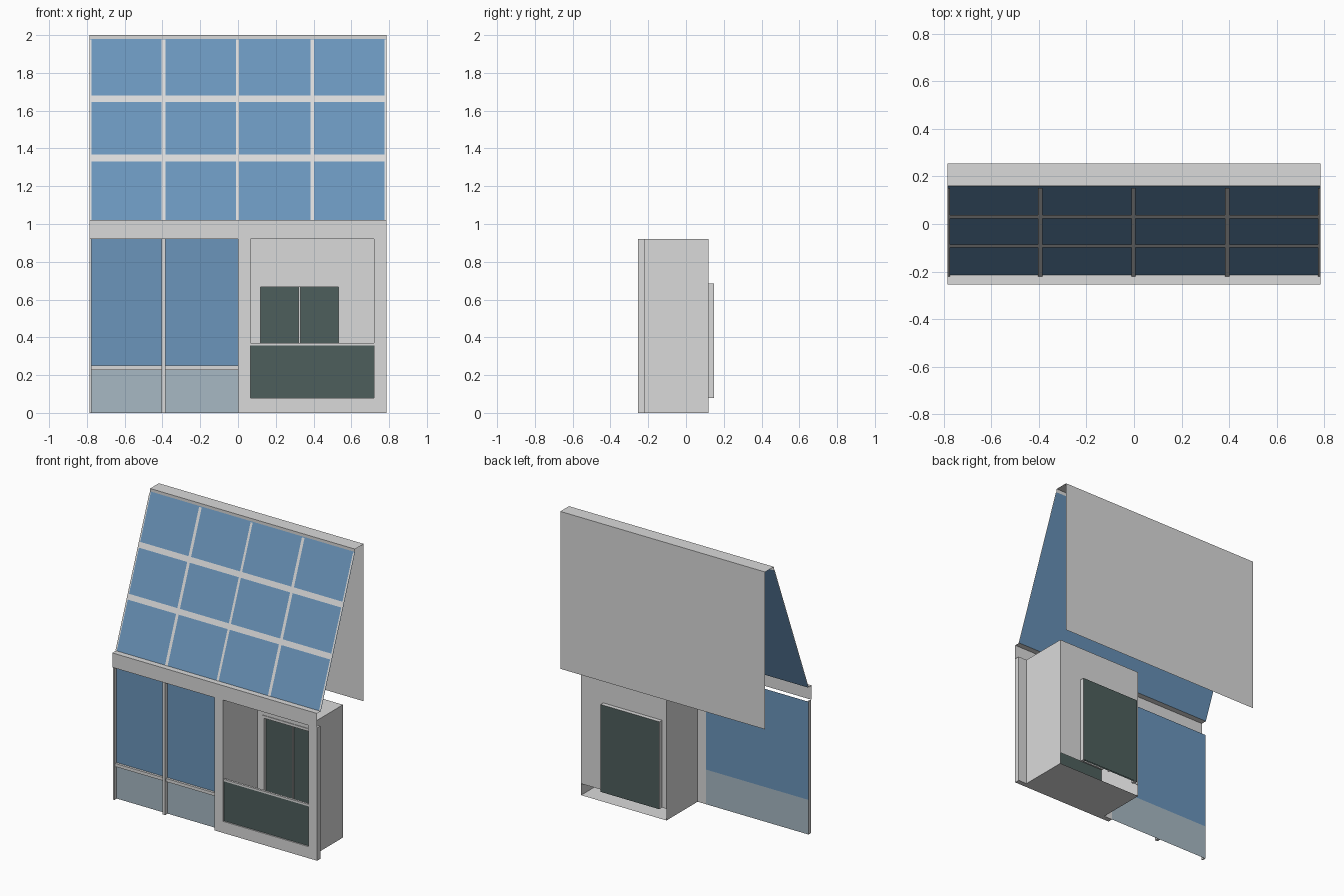
import bpy
from mathutils import Vector

if "Cube" in bpy.data.objects:
    bpy.data.objects.remove(bpy.data.objects["Cube"])


def material(name, rgb):
    m = bpy.data.materials.new(name)
    m.diffuse_color = (*rgb, 1)
    m.use_nodes = True
    m.node_tree.nodes["Principled BSDF"].inputs["Base Color"].default_value = m.diffuse_color
    return m


GREY = material("light_grey", (0.70, 0.70, 0.70))
BLUE = material("blue_glass", (0.145, 0.30, 0.50))
PALE = material("pale_panel", (0.39, 0.485, 0.55))
DARK = material("dark_green_glass", (0.076, 0.114, 0.108))


def mesh(name, verts, faces, mat):
    me = bpy.data.meshes.new(name)
    me.from_pydata(verts, [], faces)
    me.materials.append(mat)
    ob = bpy.data.objects.new(name, me)
    bpy.context.collection.objects.link(ob)
    return ob


def box(name, x, y, z, mat=GREY):
    v = [(a, b, c) for a in x for b in y for c in z]
    f = [(0, 1, 3, 2), (4, 6, 7, 5), (0, 4, 5, 1), (2, 3, 7, 6), (0, 2, 6, 4), (1, 5, 7, 3)]
    return mesh(name, v, f, mat)


def sheet(name, x, profile, mat=GREY):
    """Open sheet: a (y, z) profile swept along x."""
    v = [(a, b, c) for b, c in profile for a in x]
    f = [(2 * i, 2 * i + 1, 2 * i + 3, 2 * i + 2) for i in range(len(profile) - 1)]
    return mesh(name, v, f, mat)


W = 0.785            # half width
F, B = -0.255, -0.22  # front and back of the front frame

# Back wall with the top cap folded over it, and the open header channel
sheet("back_wall_and_cap", (-W, W), [(0.255, 0.91), (0.255, 2.0), (0.16, 2.0), (0.16, 1.975)])
sheet("header", (-W, W), [(F, 0.92), (F, 1.02), (-0.215, 1.02)])

# Sloping roof glass
low, high = Vector((-0.215, 1.02)), Vector((0.16, 1.98))
sheet("roof_glass", (-W, W), [low, high], BLUE)

# Flat glazing bars lying just in front of the glass
slope = (high - low).normalized()
off = Vector((-slope.y, slope.x)) * 0.006


def roof_point(z, lift=1.0):
    return low.lerp(high, (z - low.y) / (high.y - low.y)) + off * lift


for i, x in enumerate([(-W, -0.775), (-0.405, -0.385), (-0.010, 0.006), (0.383, 0.403), (0.775, W)]):
    sheet(f"roof_bar_{i}", x, [roof_point(1.02), roof_point(1.975)])
for i, z in enumerate([(1.33, 1.365), (1.643, 1.678)]):
    sheet(f"roof_rail_{i}", (-W, W), [roof_point(z[0], 0.9), roof_point(z[1], 0.9)])

# Ground floor glazing with pale lower panels
sheet("front_glass", (-W, 0), [(B, 0.24), (B, 0.92)], BLUE)
sheet("lower_panel", (-W, 0), [(B, 0), (B, 0.24)], PALE)
for i, x in enumerate([(-W, -0.775), (-0.405, -0.385)]):
    box(f"front_post_{i}", x, (-0.247, B - 0.001), (0, 0.92))
box("front_rail", (-0.775, 0), (-0.237, B - 0.001), (0.228, 0.25))

# Frame around the kiosk opening
X0, X1 = 0.065, 0.72
box("left_column", (0, X0), (F, B), (0, 0.92))
box("right_column", (X1, W), (F, B), (0, 0.92))
box("sill", (X0, X1), (F, B), (0, 0.08))

# Kiosk room: floor, ceiling and side walls
Y = 0.12
sheet("room_floor", (X0, X1), [(B, 0), (Y, 0)])
sheet("room_ceiling", (X0, X1), [(F, 0.92), (Y, 0.92)])
for name, x in (("left_wall", X0), ("right_wall", X1)):
    mesh("room_" + name, [(x, B, 0), (x, Y, 0), (x, Y, 0.92), (x, B, 0.92)], [(0, 1, 2, 3)], GREY)

# Rear wall of the room, left open around the window
WX0, WX1, WZ = 0.10, 0.55, 0.685
sheet("rear_wall_top", (X0, X1), [(Y, WZ), (Y, 0.92)])
sheet("rear_wall_left", (X0, WX0), [(Y, 0.08), (Y, WZ)])
sheet("rear_wall_right", (WX1, X1), [(Y, 0.08), (Y, WZ)])

# Rear window: frame bars and dark pane
for name, x in (("left", (WX0, WX0 + 0.018)), ("right", (WX1 - 0.018, WX1)), ("middle", (0.321, 0.331))):
    box(f"window_{name}_bar", x, (Y - 0.005 if name != "middle" else 0.13, 0.149), (0.08, WZ))
box("window_top_bar", (WX0, WX1), (Y - 0.004, 0.149), (WZ - 0.018, WZ))
sheet("window_front_pane", (WX0, WX1), [(0.14, 0.08), (0.14, WZ)], DARK)
sheet("window_rear_pane", (WX0, WX1), [(0.15, 0.08), (0.15, WZ)], DARK)

# Counter front with a thin top trim
sheet("counter_front", (X0, X1), [(-0.246, 0.08), (-0.246, 0.358)], DARK)
box("counter_trim", (X0, X1), (-0.25, -0.235), (0.356, 0.37))
